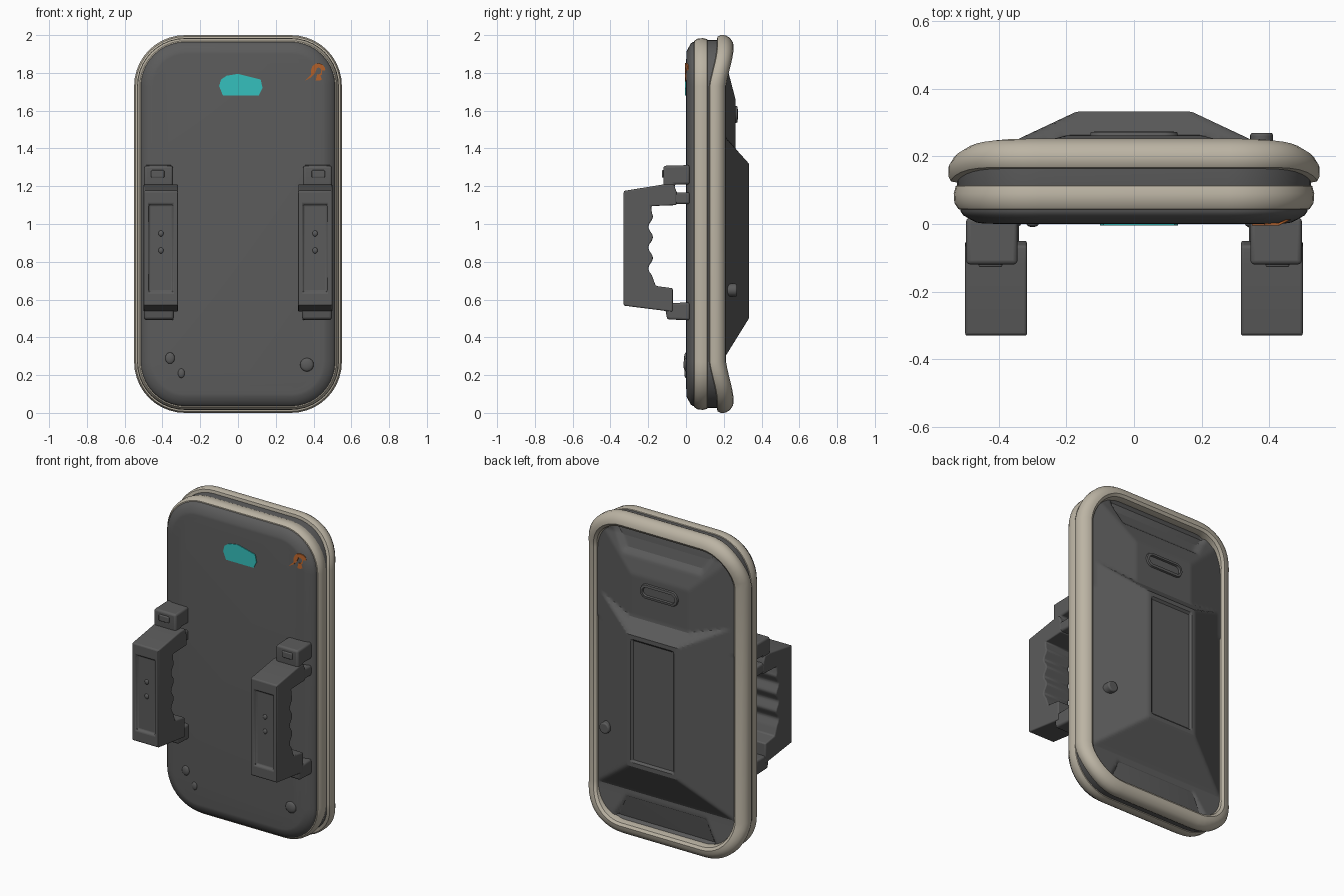
import bpy, bmesh, math
from mathutils import Vector, Matrix

cube = bpy.data.objects.get("Cube")
if cube:
    bpy.data.objects.remove(cube, do_unlink=True)


def material(name, rgb):
    m = bpy.data.materials.new(name)
    m.use_nodes = True
    m.diffuse_color = (*rgb, 1)
    bsdf = next(n for n in m.node_tree.nodes if n.type == 'BSDF_PRINCIPLED')
    bsdf.inputs["Base Color"].default_value = (*rgb, 1)
    bsdf.inputs["Roughness"].default_value = 0.8
    return m


GREY = material("dark grey", (0.105, 0.105, 0.105))
CREAM = material("cream", (0.50, 0.455, 0.37))
CYAN = material("cyan", (0.035, 0.53, 0.51))
ORANGE = material("orange", (0.50, 0.13, 0.025))


def finish(bm, name, mat, bevel=0, angle=35):
    bmesh.ops.recalc_face_normals(bm, faces=bm.faces)
    me = bpy.data.meshes.new(name)
    bm.to_mesh(me)
    bm.free()
    me.materials.append(mat)
    ob = bpy.data.objects.new(name, me)
    bpy.context.collection.objects.link(ob)
    if bevel:
        b = ob.modifiers.new("soft_edges", 'BEVEL')
        b.width, b.segments, b.limit_method = bevel, 3, 'ANGLE'
    bpy.ops.object.select_all(action='DESELECT')
    bpy.context.view_layer.objects.active = ob
    ob.select_set(True)
    bpy.ops.object.shade_smooth_by_angle(angle=math.radians(angle))
    return ob


def smooth(t):
    t = max(0, min(1, t))
    return t * t * (3 - 2 * t)


def bow(z):
    # rear rim swells backwards at the top and bottom ends
    return 0.045 * smooth((abs(z - 1) - 0.68) / 0.27)


def outline(inset, steps=10):
    # rounded rectangle in x and z
    r = max(0.27 - inset, 0.02)
    w, h = 0.55 - inset - r, 1 - inset - r
    pts = []
    for k, (sx, sz) in enumerate([(1, 1), (-1, 1), (-1, -1), (1, -1)]):
        for i in range(steps + 1):
            a = (k + i / steps) * math.pi / 2
            pts.append((sx * w + r * math.cos(a), 1 + sz * h + r * math.sin(a)))
    return pts


def loft(name, profile, mat, bowed=False, cap=False, closed=False):
    # sweep an (inset, y) profile round the outline
    bm = bmesh.new()
    rings = [[bm.verts.new((x, y + (bow(z) if bowed else 0), z))
              for x, z in outline(d)] for d, y in profile]
    pairs = list(zip(rings, rings[1:])) + ([(rings[-1], rings[0])] if closed else [])
    for a, b in pairs:
        for i in range(len(a)):
            j = (i + 1) % len(a)
            bm.faces.new((a[i], a[j], b[j], b[i]))
    if cap:
        bm.faces.new(rings[0])
        bm.faces.new(rings[-1])
    return finish(bm, name, mat)


# frame: two rims around a dark core
loft("core", [(0.03, 0.05), (0.026, 0.06), (0.026, 0.18), (0.05, 0.19)], GREY, cap=True)
loft("front_rim", [(0.035, 0.12), (0.022, 0.112), (0.016, 0.09), (0.018, 0.062),
                   (0.03, 0.044), (0.045, 0.042), (0.06, 0.06), (0.06, 0.11)], CREAM, closed=True)
loft("rear_rim", [(0.03, 0.118), (0.008, 0.122), (0, 0.138), (0.001, 0.165), (0.015, 0.188),
                  (0.04, 0.204), (0.062, 0.208), (0.078, 0.198), (0.085, 0.17), (0.08, 0.12)],
     CREAM, bowed=True, closed=True)

# front panel with a soft raised edge
loft("front_panel", [(0.036, 0.06), (0.036, 0.038), (0.044, 0.026), (0.065, 0.014),
                     (0.085, 0.004), (0.1, 0.002), (0.12, 0.002), (0.14, 0.0)], GREY, cap=True)


# back shell: faceted hump, upper block and dished ends
def shell_height(x, z):
    ax = abs(x)
    hump = min(0.333, 0.333 - (ax - 0.17) * 0.47, 0.333 - (z - 1.32) * 0.9,
               0.333 - (0.5 - z) * 0.62)
    if ax < 0.14 and 0.53 < z < 1.29:
        hump -= 0.012
    upper = min(0.262, 0.262 - (ax - 0.2) * 0.24, 0.262 - (z - 1.66) * 0.26)
    if z < 1.3:
        upper = 0
    base = 0.19 + 0.5 * bow(z)
    dish = min(abs(z - 1) - 0.76, 0.93 - abs(z - 1), 0.36 - ax - 0.6 * max(0, 0.9 - abs(z - 1)))
    return max(hump, upper, base) - 0.022 * smooth(dish / 0.035)


def inside(x, z, inset=0.055):
    r = 0.27 - inset
    dx, dz = abs(x) - 0.28, abs(z - 1) - 0.73
    return math.hypot(max(dx, 0), max(dz, 0)) <= r


bm = bmesh.new()
bmesh.ops.create_grid(bm, x_segments=80, y_segments=150, size=1)
for v in bm.verts:
    x, z = v.co.x * 0.5, 1 + v.co.y * 0.96
    v.co = (x, shell_height(x, z), z)
bmesh.ops.delete(bm, geom=[v for v in bm.verts if not inside(v.co.x, v.co.z)], context='VERTS')
finish(bm, "back_shell", GREY, angle=25)


def extrude_profile(name, yz, x0, x1, bevel, recess=False):
    bm = bmesh.new()
    face = bm.faces.new([bm.verts.new((x0, y, z)) for y, z in yz])
    ext = bmesh.ops.extrude_face_region(bm, geom=[face])["geom"]
    for v in ext:
        if isinstance(v, bmesh.types.BMVert):
            v.co.x = x1
    bmesh.ops.recalc_face_normals(bm, faces=bm.faces)
    if recess:
        # sunken pad in the outer face
        pad = min(bm.faces, key=lambda f: f.calc_center_median().y)
        bmesh.ops.inset_individual(bm, faces=[pad], thickness=0.036)
        mid = pad.calc_center_median().z
        for v in pad.verts:
            v.co.z = mid + (v.co.z - mid) * 0.84
        dup = bmesh.ops.inset_individual(bm, faces=[pad], thickness=0.006)
        for v in pad.verts:
            v.co.y += 0.014
    return finish(bm, name, GREY, bevel)


def ball(name, loc, scale, mat=GREY):
    bm = bmesh.new()
    bmesh.ops.create_uvsphere(bm, u_segments=16, v_segments=8, radius=1)
    bmesh.ops.transform(bm, matrix=Matrix.Translation(loc) @ Matrix.Diagonal((*scale, 1)), verts=bm.verts)
    return finish(bm, name, mat, angle=60)


# handles with finger grips, mounts and a pad, one on each side
grip = [(-0.33, 1.175), (-0.33, 0.568), (-0.07, 0.535), (-0.07, 0.66), (-0.16, 0.672)]
grip += [(-0.187 + 0.013 * math.cos((z - 0.71) / 0.11 * 2 * math.pi), z)
         for z in [0.71 + 0.0183 * i for i in range(20)]]
grip += [(-0.185, 1.095), (-0.05, 1.1), (-0.05, 1.17), (-0.065, 1.21), (-0.115, 1.21)]
top_mount = [(-0.12, 1.19), (-0.12, 1.308), (0.02, 1.312), (0.02, 1.21), (-0.06, 1.21),
             (-0.06, 1.168), (0.02, 1.168), (0.02, 1.105), (-0.1, 1.105)]
foot = [(-0.115, 0.58), (-0.1, 0.495), (0.02, 0.49), (0.02, 0.585)]
for side, s in (("left", 1), ("right", -1)):
    extrude_profile(side + "_grip", grip, s * 0.317, s * 0.5, 0.012, recess=True)
    extrude_profile(side + "_top_mount", top_mount, s * 0.345, s * 0.497, 0.012)
    extrude_profile(side + "_foot", foot, s * 0.34, s * 0.497, 0.012)
    for z in (0.86, 0.95):
        ball(side + "_pad_stud", (s * 0.408, -0.315, z), (0.014, 0.009, 0.016))
    # recessed look on the mount face
    extrude_profile(side + "_mount_lug", [(-0.128, 1.245), (-0.128, 1.285), (-0.1, 1.285), (-0.1, 1.245)],
                    s * 0.39, s * 0.46, 0.006)

# small studs on the front
ball("left_stud", (0.365, 0.0, 0.255), (0.036, 0.014, 0.036))
ball("right_stud_upper", (-0.36, 0.0, 0.29), (0.025, 0.01, 0.03))
ball("right_stud_lower", (-0.3, 0.0, 0.21), (0.018, 0.009, 0.025))


def plate(name, points, mat):
    # thin painted patch that follows the panel edge
    bm = bmesh.new()
    layers = []
    for lift in (-0.004, 0.003):
        layers.append([bm.verts.new((x, max(0, x - 0.43) * 0.5 + lift, z)) for x, z in points])
    n = len(points)
    bm.faces.new(layers[0])
    bm.faces.new(layers[1])
    for i in range(n):
        j = (i + 1) % n
        bm.faces.new((layers[0][i], layers[0][j], layers[1][j], layers[1][i]))
    return finish(bm, name, mat)


# coloured patches
plate("cyan_patch", [(-0.1, 1.73), (-0.08, 1.68), (0.11, 1.68), (0.13, 1.72), (0.12, 1.765),
                     (0.06, 1.78), (0.0, 1.795), (-0.06, 1.785), (-0.09, 1.765)], CYAN)
arc = [math.radians(-110 + 28 * i) for i in range(12)]
plate("orange_hook", [(0.425 + 0.04 * math.cos(a), 1.805 + 0.047 * math.sin(a)) for a in arc]
      + [(0.35, 1.755), (0.385, 1.775), (0.408, 1.8)]
      + [(0.425 + 0.016 * math.cos(a), 1.81 + 0.018 * math.sin(a)) for a in reversed(arc[:9])], ORANGE)

# raised slot on the back: pill-shaped ring
bm = bmesh.new()
loops = []
for d, y in ((0.05, 0.25), (0.043, 0.272), (0.028, 0.274), (0.022, 0.25)):
    ring = []
    for i in range(24):
        a = (i + 0.5) / 24 * 2 * math.pi
        ring.append(bm.verts.new((math.copysign(0.085, math.cos(a)) + d * math.cos(a), y, 1.58 + d * math.sin(a))))
    loops.append(ring)
for a, b in zip(loops, loops[1:]):
    for i in range(24):
        j = (i + 1) % 24
        bm.faces.new((a[i], a[j], b[j], b[i]))
finish(bm, "back_slot", GREY)

# round button on the back
bm = bmesh.new()
bmesh.ops.create_cone(bm, cap_ends=True, segments=20, radius1=0.034, radius2=0.034, depth=0.06)
bmesh.ops.transform(bm, matrix=Matrix.Translation((0.378, 0.24, 0.65)) @ Matrix.Rotation(math.pi / 2, 4, 'X'),
                    verts=bm.verts)
finish(bm, "back_button", GREY, 0.008)
